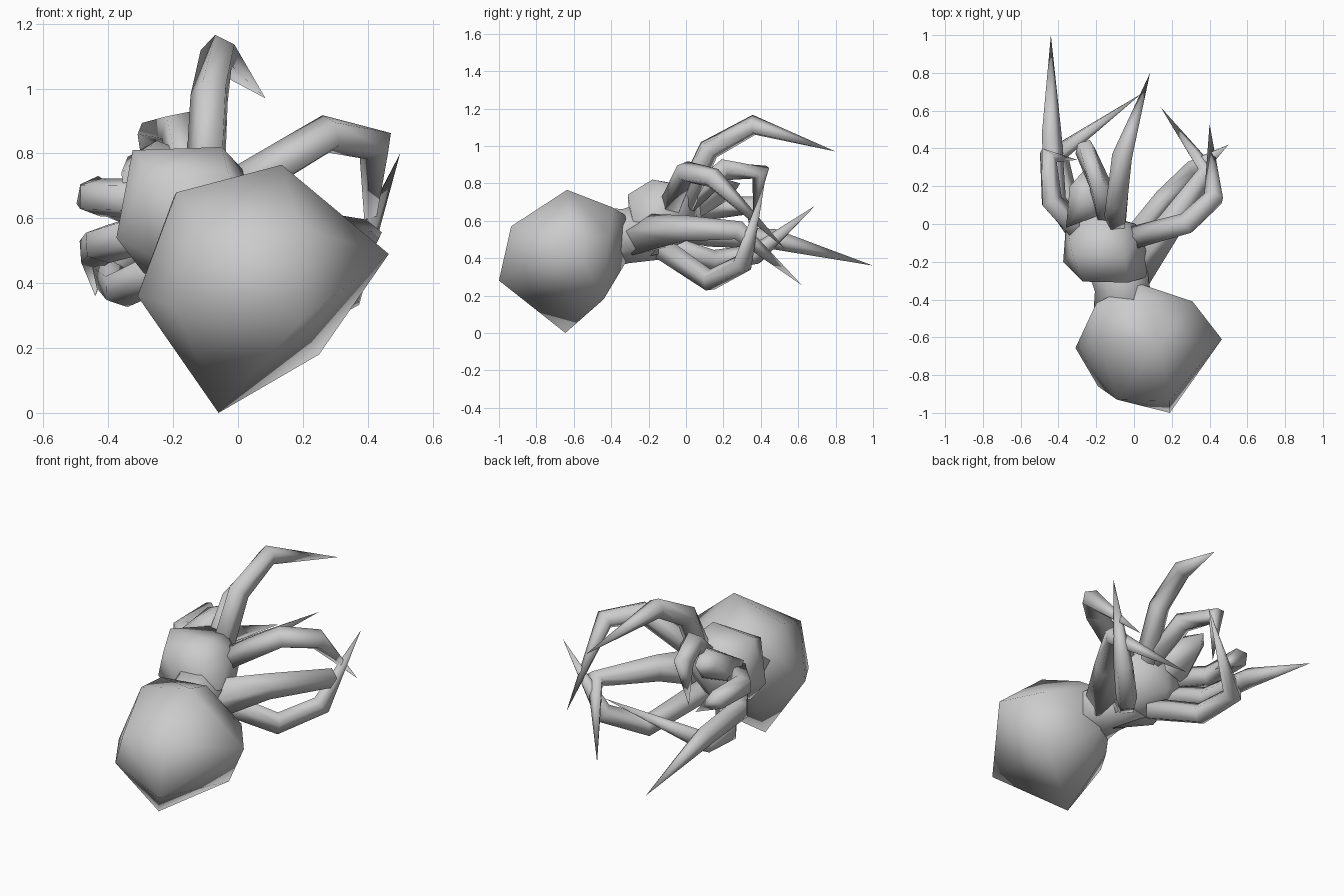
import bpy, bmesh, math
from mathutils import Vector

if "Cube" in bpy.data.objects:
    bpy.data.objects.remove(bpy.data.objects["Cube"])


def finish(name, bm, angle):
    bmesh.ops.recalc_face_normals(bm, faces=bm.faces[:])
    me = bpy.data.meshes.new(name)
    bm.to_mesh(me)
    bm.free()
    ob = bpy.data.objects.new(name, me)
    bpy.context.collection.objects.link(ob)
    bpy.ops.object.select_all(action='DESELECT')
    ob.select_set(True)
    bpy.context.view_layer.objects.active = ob
    bpy.ops.object.shade_smooth_by_angle(angle=math.radians(angle))
    return ob


# Faceted body lump: convex shell round a few corner points
def lump(name, pts):
    bm = bmesh.new()
    for p in pts:
        bm.verts.new(p)
    bmesh.ops.convex_hull(bm, input=bm.verts[:])
    loose = [v for v in bm.verts if not v.link_faces]
    bmesh.ops.delete(bm, geom=loose, context='VERTS')
    return finish(name, bm, 80)


# Jointed leg: five-sided tube along a path, ending in a spike
def limb(name, path, radii, sides=5, spike=True):
    path = [Vector(p) for p in path]
    bm = bmesh.new()
    rings = []
    n = len(path) - 1 if spike else len(path)
    ref = Vector((0.3, 0.2, 1)).normalized()
    for i in range(n):
        a = (path[i] - path[i - 1]).normalized() if i else Vector()
        b = (path[i + 1] - path[i]).normalized() if i + 1 < len(path) else Vector()
        t = (a + b).normalized()
        ref = (ref - t * ref.dot(t)).normalized()
        side = t.cross(ref)
        rings.append([bm.verts.new(path[i] + radii[i] * (
            ref * math.cos(k * math.tau / sides) + side * math.sin(k * math.tau / sides)))
            for k in range(sides)])
    bm.faces.new(rings[0])
    for r, q in zip(rings, rings[1:]):
        for k in range(sides):
            j = (k + 1) % sides
            bm.faces.new((r[k], r[j], q[j], q[k]))
    if spike:
        tip = bm.verts.new(path[-1])
        for k in range(sides):
            bm.faces.new((rings[-1][k], rings[-1][(k + 1) % sides], tip))
    else:
        bm.faces.new(rings[-1])
    return finish(name, bm, 100)


# Abdomen, drawn out towards the waist
lump("abdomen", [
    (-.06, -.645, 0), (-.31, -.656, .36), (-.2, -.42, .66), (-.19, -.62, .68),
    (.135, -.636, .765), (.465, -.61, .49), (.25, -.44, .18), (.19, -1, .28),
    (-.09, -.93, .55), (.19, -.935, .57), (-.19, -.86, .33), (.31, -.41, .52),
    (.07, -.39, .67), (.01, -.31, .62), (-.03, -.32, .38), (-.15, -.42, .3)])

# Waist and fore body
limb("waist", [(-.04, -.5, .51), (-.06, -.33, .52), (-.1, -.15, .56)],
     [.18, .15, .17], sides=7, spike=False)
lump("fore_body", [
    (-.325, -.16, .81), (-.05, -.18, .82), (.02, -.08, .745), (-.27, -.305, .74),
    (-.03, -.31, .74), (.07, -.28, .58), (.09, -.18, .55), (-.375, -.2, .54),
    (-.29, -.18, .43), (.0, -.15, .42), (-.1, -.3, .39), (-.36, 0, .62),
    (.01, 0, .64), (-.08, .02, .78), (-.2, .05, .78), (-.2, .06, .52)])
# Brow over the mouth
lump("brow", [
    (-.36, -.02, .74), (-.34, .2, .79), (-.26, .29, .8), (-.25, .15, .84),
    (-.15, .06, .8), (-.34, .02, .62), (-.28, .24, .72), (-.16, .08, .62)])

# Right legs, upper to lower
R = [.065, .062, .057]
limb("right_leg_1", [(-.1, -.02, .68), (-.085, .12, .98), (-.06, .36, 1.11), (.085, .8, .97)], R)
limb("right_leg_2", [(-.02, -.08, .68), (.28, .0, .86), (.425, .14, .83), (.4, .53, .45)], R)
limb("right_leg_3", [(-.02, -.26, .52), (.19, .0, .555), (.39, .28, .545), (.14, .62, .255)], [.12, .075, .055])
limb("right_leg_4", [(-.04, -.12, .45), (.16, .13, .28), (.33, .3, .37), (.5, .42, .8)], R)

# Left legs, upper to lower
limb("left_leg_1", [(-.14, .0, .7), (-.18, .2, .875), (-.26, .4, .86), (-.27, .36, .6)], R)
limb("left_leg_2", [(-.28, -.05, .66), (-.44, .12, .665), (-.455, .36, .68), (-.3, .34, .56)], R)
limb("left_leg_3", [(-.28, -.08, .56), (-.42, .12, .52), (-.44, .47, .5), (-.44, 1, .36)], R)
limb("left_leg_4", [(-.2, -.1, .46), (-.36, .14, .385), (-.4, .38, .42), (.04, .69, .68)], R)
